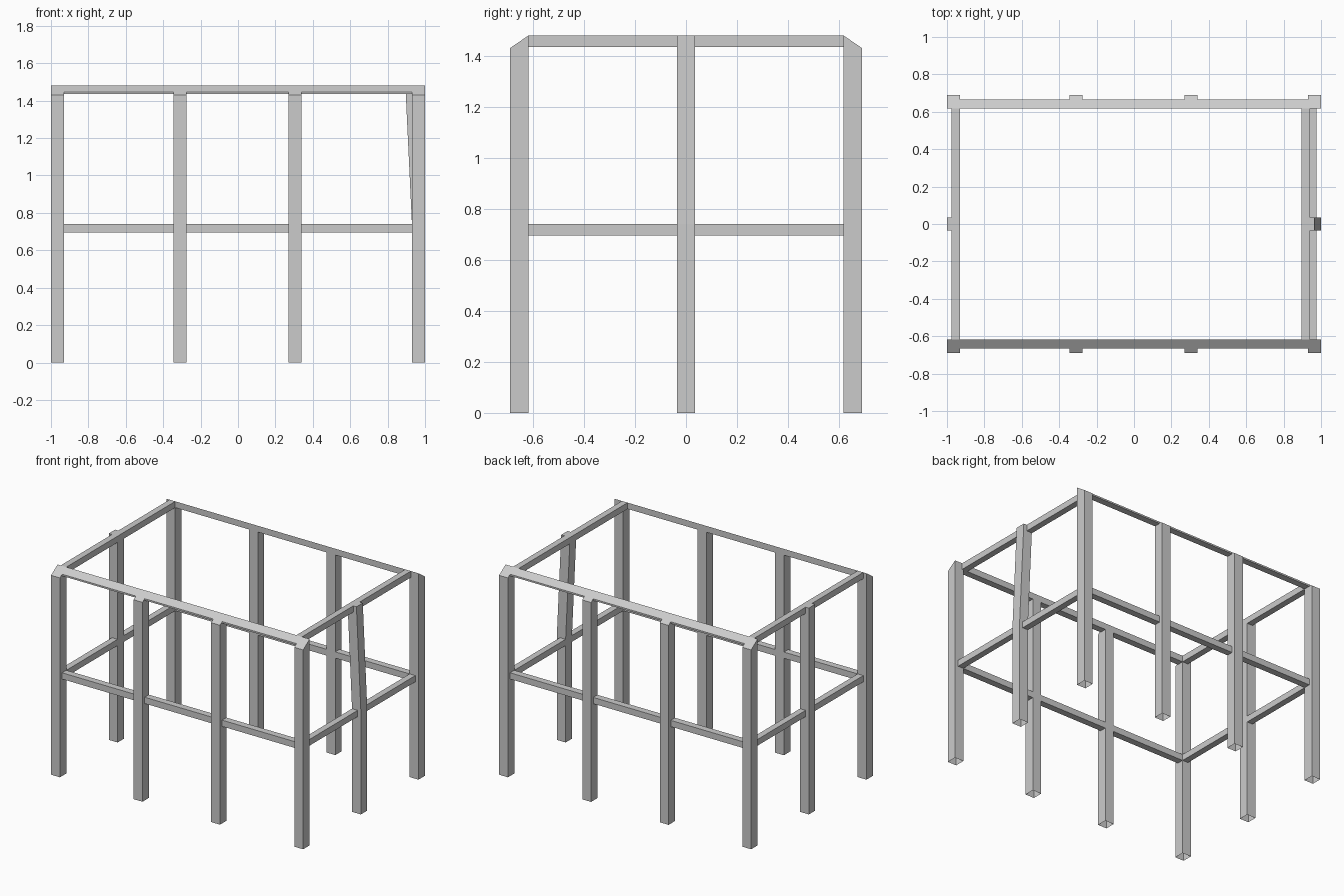
import bpy
import bmesh

cube = bpy.data.objects.get("Cube")
if cube:
    bpy.data.objects.remove(cube, do_unlink=True)

grey = bpy.data.materials.new("light grey")
grey.use_nodes = True
grey.diffuse_color = (0.6, 0.6, 0.6, 1)
grey.node_tree.nodes["Principled BSDF"].inputs["Base Color"].default_value = (0.6, 0.6, 0.6, 1)

# Shared frame dimensions
OUT_X, IN_X = 1.0, 0.93
OUT_Y, IN_Y = 0.69, 0.617
RAIL_X, RAIL_Y = 0.975, 0.665
TOP, EAVE = 1.48, 1.43
RAIL = 0.045
KNEE, LEAN = 0.74, 0.035
HALF = 0.036


def finish(bm, name):
    bmesh.ops.recalc_face_normals(bm, faces=bm.faces)
    mesh = bpy.data.meshes.new(name)
    bm.to_mesh(mesh)
    bm.free()
    mesh.materials.append(grey)
    obj = bpy.data.objects.new(name, mesh)
    bpy.context.collection.objects.link(obj)
    return obj


def make_box(x0, x1, y0, y1, z0, z1):
    bm = bmesh.new()
    bmesh.ops.create_cube(bm, size=1)
    for v in bm.verts:
        v.co = (x1 if v.co.x > 0 else x0,
                y1 if v.co.y > 0 else y0,
                z1 if v.co.z > 0 else z0)
    bmesh.ops.recalc_face_normals(bm, faces=bm.faces)
    return bm


def open_foot(bm):
    # Posts are hollow at the ground
    foot = [f for f in bm.faces if all(v.co.z < 0.001 for v in f.verts)]
    bmesh.ops.delete(bm, geom=foot, context="FACES_ONLY")


def slope_z(y):
    # Height of the bevelled roof edge at a distance from the centre
    t = (OUT_Y - abs(y)) / (OUT_Y - IN_Y)
    return EAVE + t * (TOP - EAVE)


def slope_top(bm):
    for v in bm.verts:
        if v.co.z > TOP - 0.001:
            v.co.z = slope_z(v.co.y)


for side, label in ((-1, "front"), (1, "back")):
    y_in, y_out = side * IN_Y, side * OUT_Y
    lo, hi = sorted((y_in, y_out))

    # Four posts with bevelled tops
    for i, x0 in enumerate((-OUT_X, -0.345, 0.27, IN_X)):
        bm = make_box(x0, x0 + 0.07, lo, hi, 0, TOP)
        slope_top(bm)
        open_foot(bm)
        finish(bm, f"{label}_post_{i + 1}")

    # Bevelled top rail and plain middle rail
    lo, hi = sorted((y_in, side * RAIL_Y))
    bm = make_box(-OUT_X, OUT_X, lo, hi, TOP - RAIL, TOP)
    slope_top(bm)
    finish(bm, f"{label}_top_rail")
    finish(make_box(-IN_X, IN_X, lo, hi, KNEE - RAIL, KNEE), f"{label}_middle_rail")

for side, label in ((-1, "right"), (1, "left")):
    # Only one side leans inward above the middle rail
    lean = LEAN if side > 0 else 0
    lo, hi = sorted((side * IN_X, side * OUT_X))
    bm = make_box(lo, hi, -HALF, HALF, 0, TOP)
    if lean:
        bmesh.ops.bisect_plane(bm, geom=bm.verts[:] + bm.edges[:] + bm.faces[:],
                               plane_co=(0, 0, KNEE), plane_no=(0, 0, 1))
        for v in bm.verts:
            if v.co.z > TOP - 0.001:
                v.co.x -= lean
    open_foot(bm)
    finish(bm, f"{label}_side_post")

    # Side rails
    lo, hi = sorted((side * IN_X, side * RAIL_X))
    finish(make_box(lo, hi, -IN_Y, IN_Y, KNEE - RAIL, KNEE), f"{label}_middle_rail")
    finish(make_box(lo - lean, hi - lean, -IN_Y, IN_Y, TOP - RAIL, TOP), f"{label}_top_rail")
